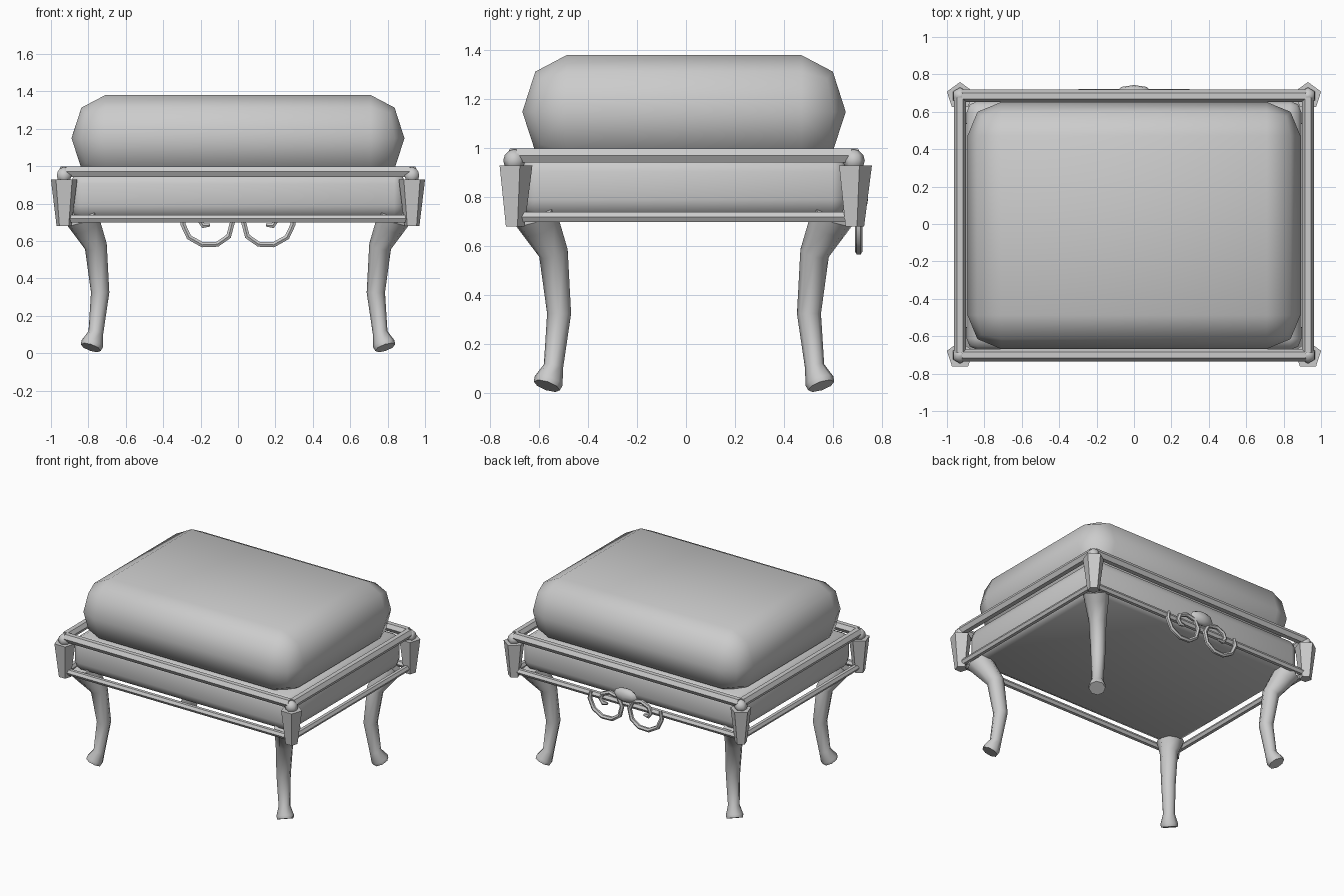
import bpy, bmesh, math
from mathutils import Vector

if "Cube" in bpy.data.objects:
    bpy.data.objects.remove(bpy.data.objects["Cube"])

grey = bpy.data.materials.new("plain grey")
grey.diffuse_color = (0.6, 0.6, 0.6, 1)
grey.use_nodes = True
grey.node_tree.nodes["Principled BSDF"].inputs["Base Color"].default_value = grey.diffuse_color
YC = -0.008           # the frame sits slightly forward of the scroll ornament
PX, PY = 0.93, 0.693  # corner post positions


def finish(bm, name, smooth_angle=None):
    bmesh.ops.recalc_face_normals(bm, faces=bm.faces)
    me = bpy.data.meshes.new(name)
    bm.to_mesh(me)
    bm.free()
    ob = bpy.data.objects.new(name, me)
    bpy.context.collection.objects.link(ob)
    me.materials.append(grey)
    if smooth_angle:
        bpy.ops.object.select_all(action='DESELECT')
        ob.select_set(True)
        bpy.context.view_layer.objects.active = ob
        bpy.ops.object.shade_smooth_by_angle(angle=math.radians(smooth_angle))
    return ob


def loft(name, path, radii, n, ref, smooth_angle=None):
    """Sweep an n-sided ring along a path; ref points to the first corner."""
    bm = bmesh.new()
    pts = [Vector(p) for p in path]
    ref = Vector(ref)
    rings = []
    for i, p in enumerate(pts):
        t = Vector()
        if i > 0:
            t += (p - pts[i - 1]).normalized()
        if i < len(pts) - 1:
            t += (pts[i + 1] - p).normalized()
        t.normalize()
        u = (ref - t * ref.dot(t)).normalized()
        v = t.cross(u)
        rings.append([bm.verts.new(p + radii[i] * (math.cos(a) * u + math.sin(a) * v))
                      for a in (2 * math.pi * k / n for k in range(n))])
    for a, b in zip(rings, rings[1:]):
        for k in range(n):
            bm.faces.new((a[k], a[(k + 1) % n], b[(k + 1) % n], b[k]))
    bm.faces.new(rings[0])
    bm.faces.new(rings[-1])
    return finish(bm, name, smooth_angle)


def padded_box(name, hx, hy, z0, z1, bx, bz):
    """Box whose edges are rounded by bx sideways and bz vertically."""
    bm = bmesh.new()
    bmesh.ops.create_cube(bm, size=2)
    k = bz / bx
    hz = (z1 - z0) / 2
    for v in bm.verts:
        v.co = Vector((v.co.x * hx, v.co.y * hy, v.co.z * hz / k))
    bmesh.ops.bevel(bm, geom=bm.edges[:], offset=bx, segments=2, profile=0.5,
                    affect='EDGES', clamp_overlap=True)
    bmesh.ops.remove_doubles(bm, verts=bm.verts, dist=0.002)
    for v in bm.verts:
        v.co = Vector((v.co.x, v.co.y + YC, v.co.z * k + (z0 + z1) / 2))
    return finish(bm, name, 60)


# Cushion and padded base
padded_box("cushion", 0.89, 0.66, 0.92, 1.38, 0.18, 0.229)
padded_box("seat_base", 0.895, 0.665, 0.72, 0.975, 0.06, 0.07)

# Upper and lower rails around the base
for label, z, r, ext in (("upper", 0.971, 0.033, -0.01), ("lower", 0.72, 0.023, 0.03)):
    for s, side in ((-1, "front"), (1, "back")):
        y = YC + s * PY
        loft(f"{label}_rail_{side}", [(-PX - ext, y, z), (PX + ext, y, z)], [r, r], 6, (0, 1, 0))
    for s, side in ((-1, "left"), (1, "right")):
        loft(f"{label}_rail_{side}", [(s * PX, YC - PY - ext, z), (s * PX, YC + PY + ext, z)],
             [r, r], 6, (1, 0, 0))

# Corner posts, ball finials and curved legs
leg = [(0.84, 0.735, 0.092), (0.815, 0.685, 0.082), (0.76, 0.572, 0.06), (0.737, 0.325, 0.049),
       (0.76, 0.11, 0.04), (0.78, 0.05, 0.06), (0.787, 0.03, 0.056)]
for sx, lr in ((-1, "left"), (1, "right")):
    for sy, fb in ((-1, "front"), (1, "back")):
        x, y = sx * PX, YC + sy * PY
        loft(f"post_{fb}_{lr}", [(x, y, 0.68), (x, y, 0.93)], [0.042, 0.074], 5, (0, 1, 0))
        ball = [(math.cos(a) * -0.045 + 0.95, math.sin(a) * 0.045)
                for a in (math.pi * k / 6 for k in range(1, 6))]
        ball.append((0.995, 0.004))
        loft(f"finial_{fb}_{lr}", [(x, y, z) for z, r in ball], [r for z, r in ball],
             6, (0, 1, 0), 60)
        loft(f"leg_{fb}_{lr}", [(sx * d, YC + sy * (d - 0.227), z) for d, z, r in leg],
             [r for d, z, r in leg], 8, (sx, -sy, 0), 50)

# Scroll ornament on the back: two mirrored curls and a centre boss
curl = [(0.15, 0.685), (0.185, 0.682), (0.205, 0.71), (0.19, 0.75), (0.13, 0.775),
        (0.06, 0.76), (0.03, 0.70), (0.05, 0.625), (0.11, 0.583), (0.19, 0.58),
        (0.262, 0.62), (0.295, 0.69), (0.285, 0.745)]
for s, lr in ((-1, "left"), (1, "right")):
    loft(f"back_scroll_{lr}", [(s * x, 0.705, z) for x, z in curl],
         [0.009] + [0.016] * (len(curl) - 2) + [0.01], 6, (0, 1, 0), 50)
bm = bmesh.new()
bmesh.ops.create_uvsphere(bm, u_segments=8, v_segments=6, radius=1)
for v in bm.verts:
    v.co = Vector((v.co.x * 0.095, v.co.y * 0.035 + 0.708, v.co.z * 0.05 + 0.79))
finish(bm, "back_boss", 50)
